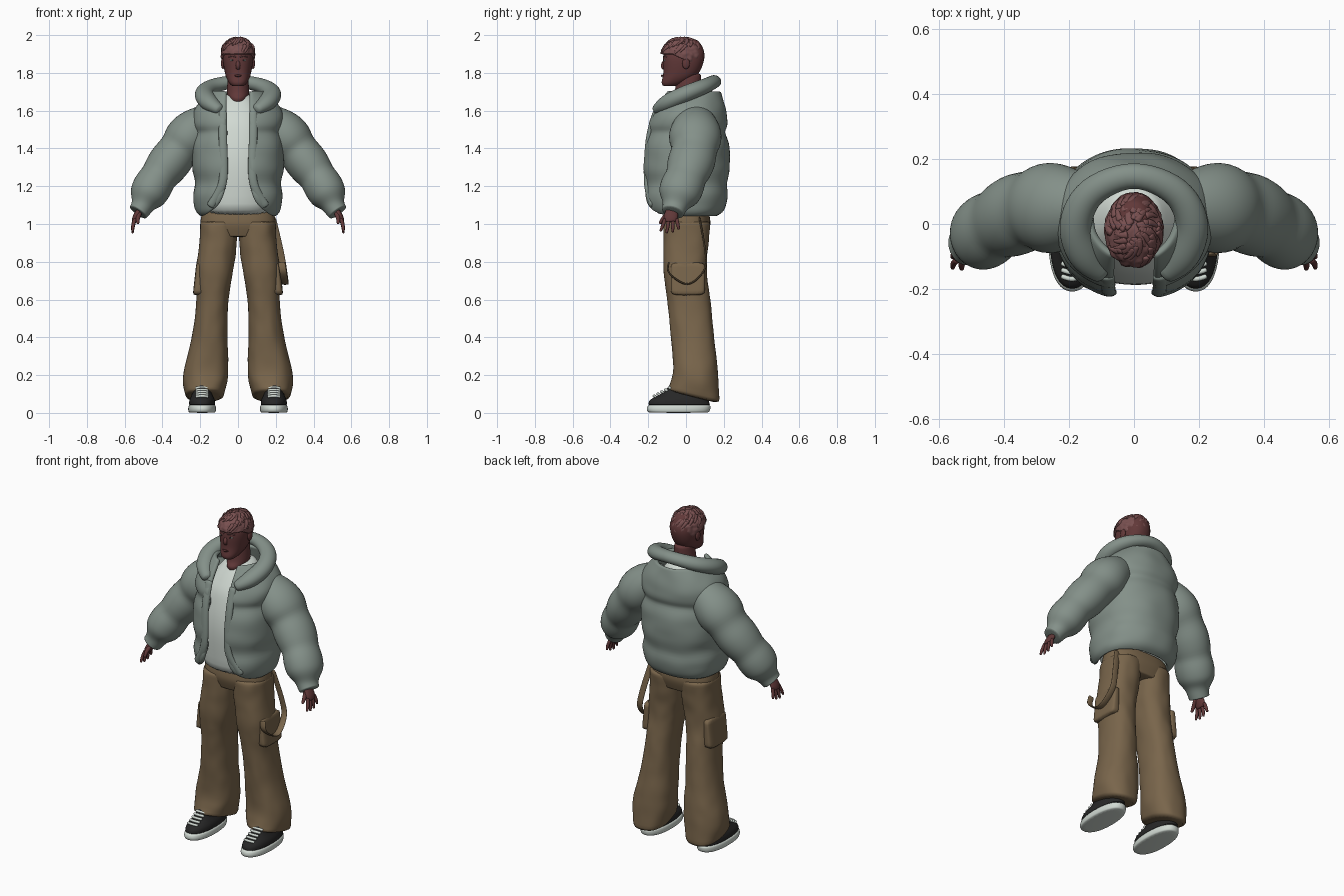
import bpy, bmesh, math, random
from mathutils import Vector, noise

cube = bpy.data.objects.get("Cube")
if cube:
    bpy.data.objects.remove(cube, do_unlink=True)
rng = random.Random(4)


def material(name, *colour):
    mat = bpy.data.materials.new(name)
    mat.use_nodes = True
    mat.diffuse_color = (*colour, 1)
    shader = mat.node_tree.nodes["Principled BSDF"]
    shader.inputs["Base Color"].default_value = (*colour, 1)
    shader.inputs["Roughness"].default_value = .9
    return mat


SKIN = material("brown skin", .12, .04, .04)
LIP = material("dark lips", .09, .03, .03)
HAIR = material("red brown hair", .19, .08, .08)
JACKET = material("sage grey", .23, .28, .25)
SHIRT = material("off white", .64, .7, .65)
PANTS = material("khaki brown", .19, .13, .07)
BLACK = material("black", .02, .02, .02)


def finish(name, bm, mat, subdivide=True, padding=0):
    """Turn the bmesh into a smooth object with its modifiers."""
    bmesh.ops.recalc_face_normals(bm, faces=bm.faces)
    mesh = bpy.data.meshes.new(name)
    bm.to_mesh(mesh)
    bm.free()
    mesh.materials.append(mat)
    for face in mesh.polygons:
        face.use_smooth = True
    part = bpy.data.objects.new(name, mesh)
    bpy.context.collection.objects.link(part)
    if padding:
        solid = part.modifiers.new("padding", "SOLIDIFY")
        solid.thickness, solid.offset = padding, 0
    if subdivide:
        smooth = part.modifiers.new("smooth", "SUBSURF")
        smooth.levels = smooth.render_levels = 1


def join_rings(name, rings, mat, closed=True, **options):
    """Bridge rings of points, capping the ends of closed ones."""
    bm = bmesh.new()
    loops = [[bm.verts.new(point) for point in ring] for ring in rings]
    count = len(loops[0])
    for low, high in zip(loops, loops[1:]):
        for i in range(count if closed else count - 1):
            j = (i + 1) % count
            bm.faces.new((low[i], low[j], high[j], high[i]))
    if closed:
        bm.faces.new(loops[0])
        bm.faces.new(loops[-1])
    finish(name, bm, mat, **options)


def resample(rows, count):
    """Run a smooth spline through the rows."""
    last, out = len(rows) - 1, []
    for k in range(count):
        t = k * last / (count - 1)
        i = min(int(t), last - 1)
        f = t - i
        a, b, c, d = (Vector(rows[min(max(i + j, 0), last)]) for j in (-1, 0, 1, 2))
        curve = (c - a) * f + (2 * a - 5 * b + 4 * c - d) * f ** 2 + (3 * b - a - 3 * c + d) * f ** 3
        out.append(b + curve / 2)
    return out


def pinch(z, seams):
    """Narrowing of padded cloth near its stitched seams."""
    return 1 - sum(.1 * math.exp(-((z - seam) / .025) ** 2) for seam in seams)


def loft(name, rows, mat, side=1, x=0, power=2.3, steps=14, segments=28,
         gap=None, seams=(), fold=0, hem=0, **options):
    """Stack level rings from rows of z, half width, front, back, optional x shift."""
    rings = []
    for z, width, front, back, *shift in resample(rows, steps):
        centre, middle, depth = x + sum(shift), (front + back) / 2, (back - front) / 2
        start = math.asin(min(1, gap(z) / width) ** (power / 2)) if gap else 0
        sweep = 2 * (math.pi - start) / (segments - 1 if gap else segments)
        ring = []
        for i in range(segments):
            sx, sy = math.sin(start + sweep * i), -math.cos(start + sweep * i)
            sx = math.copysign(abs(sx) ** (2 / power), sx)
            sy = math.copysign(abs(sy) ** (2 / power), sy)
            size = pinch(z, seams) + fold * noise.noise(Vector((sx * 2, sy * 2, z * 15)))
            drop = hem * max(0, 1 - z / .2) * sy
            ring.append((side * (centre + width * sx * size), middle + depth * sy * size, z - drop))
        rings.append(ring)
    join_rings(name, rings, mat, closed=not gap, **options)


def tube(name, path, mat, radius=None, flat=1, up=(0, 1, 0), side=1, steps=7,
         segments=10, seams=(), **options):
    """Sweep an ellipse along x, y, z, radius; flat scales it across the up direction."""
    path = resample([(*p, radius) if radius else p for p in path], steps)
    points = [Vector((side * p[0], p[1], p[2])) for p in path]
    up, rings = Vector(up), []
    for i, point in enumerate(points):
        tangent = (points[min(i + 1, steps - 1)] - points[max(i - 1, 0)]).normalized()
        along = (up - tangent * up.dot(tangent)).normalized()
        across = tangent.cross(along) * flat
        size = path[i][3] * pinch(point.z, seams)
        angles = [math.tau * k / segments for k in range(segments)]
        rings.append([point + (along * math.cos(a) + across * math.sin(a)) * size for a in angles])
    join_rings(name, rings, mat, **options)


def ellipsoid(centre, size, direction):
    return Vector(c + s * d for c, s, d in zip(centre, size, direction))


def ball(name, centre, size, mat, shape=None):
    bm = bmesh.new()
    bmesh.ops.create_icosphere(bm, subdivisions=5 if shape else 3, radius=1)
    for vert in bm.verts:
        scale = shape(vert.co) if shape else 1
        vert.co = ellipsoid(centre, size, vert.co * scale)
    finish(name, bm, mat, subdivide=False)


# Head and neck
loft("neck", [(1.6, .06, -.04, .08), (1.66, .05, -.08, .08), (1.7, .06, -.06, .08),
              (1.8, .05, -.05, .08)], SKIN, power=2)
loft("head", [(1.73, .03, -.12, -.06), (1.75, .05, -.13, 0), (1.8, .07, -.12, .07),
              (1.9, .08, -.12, .1), (1.98, .04, -.07, .06)], SKIN)
tube("nose", [(0, -.11, 1.87, .006), (0, -.125, 1.84, .01), (0, -.115, 1.82, .008)], SKIN, flat=1.3)
tube("lips", [(-.02, -.12, 1.785, .002), (0, -.127, 1.785, .007), (.02, -.12, 1.785, .002)], LIP)

# Hair: a lumpy cap tucked into the scalp below the hairline, plus swept locks
CROWN, HAIR_SIZE = (0, -.02, 1.895), (.09, .115, .09)


def above_hairline(point):
    return point.z > 1.9 - max(0, point.y + .08) / 2


def cap_shape(direction):
    lump = 1 + .07 * noise.noise(direction * 5)
    return lump if above_hairline(ellipsoid(CROWN, HAIR_SIZE, direction)) else .74


ball("hair_cap", CROWN, HAIR_SIZE, HAIR, shape=cap_shape)
for lock in range(70):
    turn, tilt, path = rng.uniform(0, math.tau), rng.uniform(.1, 1), []
    for i in range(4):
        a, b = turn + i / 8, tilt + i / 6
        direction = Vector((math.sin(b) * math.sin(a), math.sin(b) * math.cos(a), math.cos(b)))
        path.append((*ellipsoid(CROWN, HAIR_SIZE, direction), .01 - .0025 * i + .001))
    if above_hairline(Vector(path[-1][:3])):
        tube("hair_lock", path, HAIR, flat=1.4, up=direction, segments=6)

# Shirt
loft("shirt", [(1.04, .18, -.17, .12), (1.3, .19, -.19, .14), (1.5, .18, -.16, .15),
               (1.6, .14, -.11, .14), (1.69, .07, -.04, .1)], SHIRT, fold=.02)


# Padded jacket, open at the front and flaring apart at the hem
def opening(z):
    return .06 + .12 * math.exp((1.05 - z) / .05)


loft("jacket_body", [(1.05, .19, -.16, .15), (1.1, .22, -.21, .2), (1.3, .23, -.22, .22),
                     (1.5, .23, -.2, .21), (1.6, .22, -.16, .2), (1.7, .13, -.1, .17)],
     JACKET, steps=30, segments=44, gap=opening, seams=(1.22, 1.48), fold=.03, padding=.025)
lapel = [(.09, -.16, 1.6, .025), (.15, -.1, 1.64, .045), (.18, 0, 1.69, .045), (.13, .1, 1.73, .04)]
tube("jacket_collar", lapel + [(0, .15, 1.755, .035)] + [(-x, *rest) for x, *rest in lapel[::-1]],
     JACKET, flat=1.15, up=(0, 0, 1), steps=25, segments=16)

for side, label in ((1, "left_"), (-1, "right_")):
    # Face details
    ball(label + "ear", (side * .08, 0, 1.85), (.01, .02, .03), SKIN)
    ball(label + "eye", (side * .03, -.11, 1.867), (.013, .007, .005), SHIRT)
    ball(label + "iris", (side * .03, -.116, 1.867), (.005, .003, .005), BLACK)
    tube(label + "brow", [(.01, -.118, 1.884), (.03, -.116, 1.89), (.05, -.1, 1.884)],
         HAIR, radius=.004, side=side)

    # Front placket and padded sleeve
    tube(label + "placket", [(.08, -.16, 1.6), (.08, -.2, 1.45), (.08, -.21, 1.22), (.15, -.18, 1.09)],
         JACKET, radius=.014, flat=1.7, side=side, steps=14)
    tube(label + "sleeve",
         [(.13, .05, 1.57, .09), (.24, .05, 1.48, .14), (.33, .04, 1.37, .13), (.42, 0, 1.25, .12),
          (.48, -.04, 1.15, .11), (.51, -.06, 1.09, .07), (.53, -.07, 1.06, .06)],
         JACKET, flat=.9, side=side, steps=25, segments=20, seams=(1.39, 1.25, 1.11))

    # Hand
    tube(label + "palm", [(.51, -.07, 1.1, .025), (.54, -.08, 1.04, .04), (.55, -.08, 1.01, .03)],
         SKIN, flat=.45, side=side)
    for finger in range(4):
        y, spread, length = -.11 + .02 * finger, (finger - 2) / 150, (.06, .07, .065, .05)[finger]
        tube(label + "finger", [(.545, y, 1.03, .01), (.556, y + spread, 1.02 - length / 2, .01),
                                (.558, y + spread * 2, 1.02 - length, .006)], SKIN, side=side)
    tube(label + "thumb", [(.52, -.09, 1.06, .014), (.53, -.12, 1.03, .012), (.53, -.14, 1, .007)],
         SKIN, up=(1, 0, 0), side=side)

    # Trouser leg with slanted hem, and cargo pocket
    loft(label + "trouser_leg",
         [(1.02, .1, -.12, .13, .1), (.9, .1, -.12, .12, .105), (.75, .1, -.12, .11, .125),
          (.6, .085, -.1, .13, .135), (.4, .095, -.08, .15, .15), (.21, .12, -.07, .17, .17),
          (.08, .1, -.1, .18, .18)],
         PANTS, side=side, steps=26, fold=.06, hem=.06)
    loft(label + "cargo_pocket", [(.62, .03, -.08, .1, .01), (.8, .02, -.08, .1, 0)],
         PANTS, side=side, x=.2, power=4, steps=6)

    # Shoe with laces
    loft(label + "sole", [(0, .07, -.2, .12), (.02, .075, -.21, .13), (.045, .07, -.2, .13)],
         SHIRT, side=side, x=.19, steps=6)
    loft(label + "shoe_upper", [(.04, .07, -.2, .13), (.07, .067, -.19, .12), (.11, .05, -.12, .12),
                                (.17, .04, -.07, .11)], BLACK, side=side, x=.19)
    for lace in range(5):
        y, z = -.17 + .02 * lace, .09 + .011 * lace
        tube(label + "lace", [(.155, y + .01, z - .004), (.19, y, z), (.225, y + .01, z - .004)],
             SHIRT, radius=.008, side=side)

# Trouser seat and the strap hanging from the left hip
loft("trouser_seat", [(1.07, .19, -.11, .12), (1, .2, -.12, .13), (.93, .18, -.1, .11)],
     PANTS, power=2.5)
tube("hip_strap", [(.18, .07, 1.04), (.22, .1, .87), (.24, .1, .76), (.25, .01, .68),
                   (.24, -.09, .74), (.23, -.09, .8)], PANTS, radius=.02, flat=.25,
     up=(1, 0, 0), steps=20)
